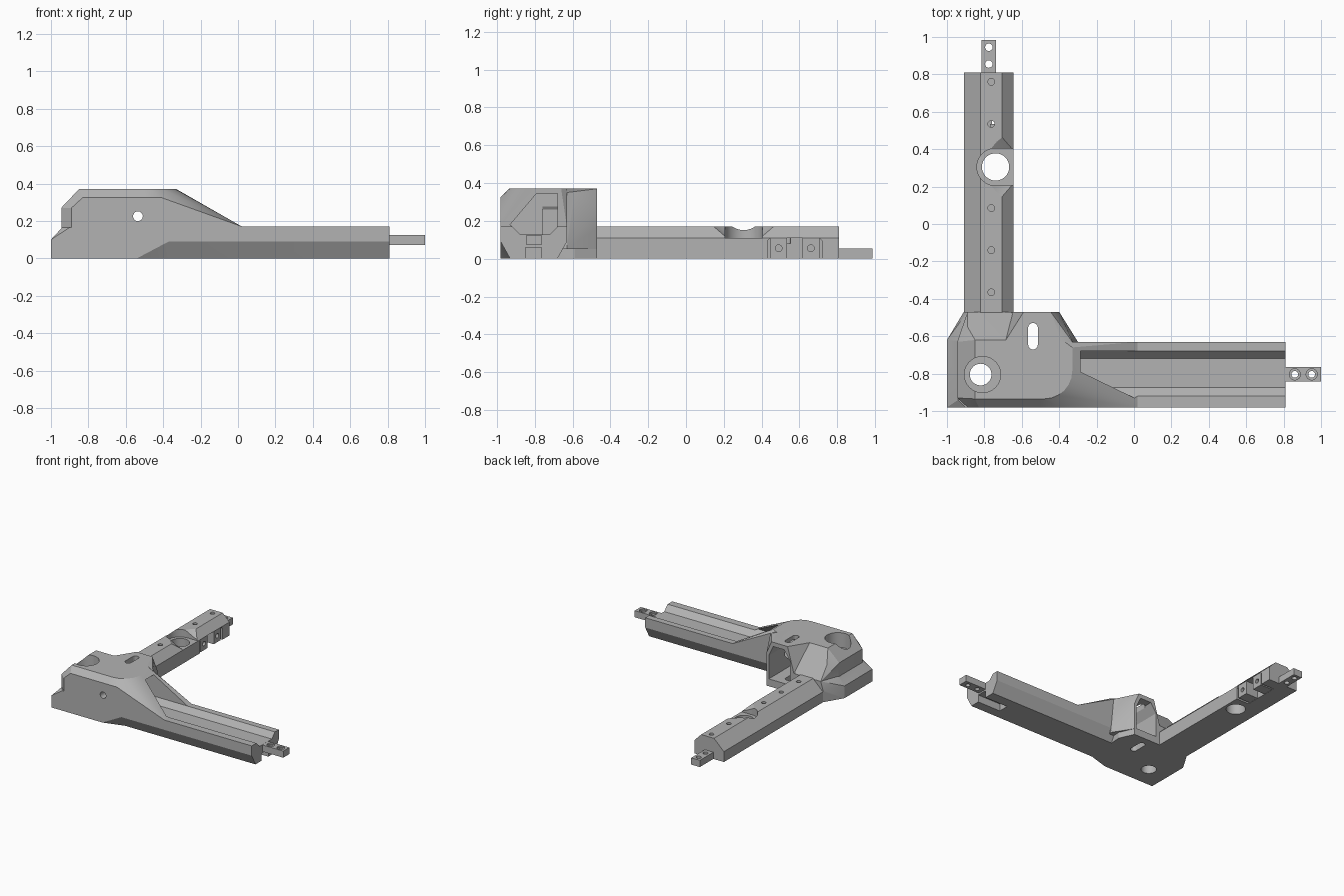
import bpy, bmesh, math
from mathutils import Matrix, Vector

cube = bpy.data.objects.get("Cube")
if cube:
    bpy.data.objects.remove(cube, do_unlink=True)

grey = bpy.data.materials.new("plain grey")
grey.use_nodes = True
grey.diffuse_color = (0.45, 0.45, 0.45, 1)
grey.node_tree.nodes["Principled BSDF"].inputs["Base Color"].default_value = (0.45, 0.45, 0.45, 1)


def finish(name, bm):
    bmesh.ops.recalc_face_normals(bm, faces=bm.faces)
    mesh = bpy.data.meshes.new(name)
    bm.to_mesh(mesh)
    bm.free()
    mesh.materials.append(grey)
    ob = bpy.data.objects.new(name, mesh)
    bpy.context.collection.objects.link(ob)
    return ob


def hull(name, points):
    bm = bmesh.new()
    for p in points:
        bm.verts.new(p)
    res = bmesh.ops.convex_hull(bm, input=bm.verts)
    bmesh.ops.delete(bm, geom=[g for g in res["geom_interior"] if isinstance(g, bmesh.types.BMVert)], context="VERTS")
    bmesh.ops.dissolve_limit(bm, angle_limit=0.02, verts=bm.verts, edges=bm.edges)
    return finish(name, bm)


def prism(name, profile, axis, start, end):
    """Extrude a 2D profile along x (profile is y,z), y (x,z) or z (x,y)."""
    place = {"x": lambda a, b, t: (t, a, b), "y": lambda a, b, t: (a, t, b), "z": lambda a, b, t: (a, b, t)}[axis]
    bm = bmesh.new()
    face = bm.faces.new([bm.verts.new(place(a, b, start)) for a, b in profile])
    new = bmesh.ops.extrude_face_region(bm, geom=[face])["geom"]
    shift = Vector(place(0, 0, end - start))
    bmesh.ops.translate(bm, vec=shift, verts=[v for v in new if isinstance(v, bmesh.types.BMVert)])
    return finish(name, bm)


def box(name, x, y, z):
    return prism(name, [(x[0], y[0]), (x[1], y[0]), (x[1], y[1]), (x[0], y[1])], "z", *z)


def tube(name, centre, axis, r1, r2, depth, sides=32):
    bm = bmesh.new()
    turn = {"z": Matrix(), "y": Matrix.Rotation(math.pi / 2, 4, "X"), "x": Matrix.Rotation(math.pi / 2, 4, "Y")}[axis]
    bmesh.ops.create_cone(bm, cap_ends=True, segments=sides, radius1=r1, radius2=r2, depth=depth,
                          matrix=Matrix.Translation(centre) @ turn)
    return finish(name, bm)


def combine(target, other, operation):
    mod = target.modifiers.new(operation.lower(), "BOOLEAN")
    mod.operation, mod.solver, mod.object = operation, "EXACT", other
    bpy.context.view_layer.objects.active = target
    bpy.ops.object.modifier_apply(modifier=mod.name)
    bpy.data.objects.remove(other, do_unlink=True)


def add(target, *parts):
    for p in parts:
        combine(target, p, "UNION")


def cut(target, *parts):
    for p in parts:
        combine(target, p, "DIFFERENCE")


F, B = -0.98, -0.63  # front and back of the long arm

# Corner base with bevelled outer ledge
body = hull("corner_bracket", [
    (-1, F, 0), (-1, -0.62, 0), (-0.91, -0.47, 0), (-0.4, -0.47, 0), (-0.345, -0.59, 0),
    (-1, F, 0.1), (-1, -0.62, 0.1), (-0.91, -0.47, 0.1),
    (-0.9, F, 0.165), (-0.94, -0.94, 0.165), (-0.94, -0.62, 0.165), (-0.89, -0.47, 0.165),
    (-0.4, -0.47, 0.165), (-0.345, -0.59, 0.165), (-0.37, F, 0.09), (-0.37, F, 0.165),
    (-0.54, F, 0), (-0.37, -0.93, 0)])

# Faceted corner tower
tower = hull("tower", [
    (-0.89, F, 0.1), (-0.945, -0.93, 0.1), (-0.945, -0.63, 0.1), (-0.89, -0.47, 0.1),
    (-0.945, -0.93, 0.27), (-0.945, -0.63, 0.27), (-0.89, F, 0.27), (-0.89, -0.55, 0.27),
    (-0.89, -0.47, 0.165), (-0.66, -0.47, 0.165), (-0.5, -0.62, 0.1),
    (-0.83, F, 0.325), (-0.41, F, 0.325), (-0.41, F, 0.1),
    (-0.85, -0.935, 0.37), (-0.85, -0.62, 0.37), (-0.48, -0.935, 0.37), (-0.5, -0.62, 0.37)])

# Hood over the rear opening
hood = hull("hood", [
    (-0.685, -0.62, 0.37), (-0.59, -0.47, 0.37), (-0.445, -0.47, 0.37), (-0.4, -0.59, 0.37),
    (-0.4, -0.47, 0.27), (-0.345, -0.59, 0.34), (-0.665, -0.47, 0.1), (-0.4, -0.47, 0.05),
    (-0.345, -0.59, 0.05), (-0.3, B, 0.05), (-0.33, B, 0.35), (-0.685, -0.8, 0.37),
    (-0.685, -0.8, 0.05), (-0.345, -0.8, 0.05), (-0.345, -0.8, 0.37)])

# Rounded ramp down to the long arm
ramp_points = [(-0.5, F, 0.325), (-0.41, F, 0.325), (-0.5, -0.935, 0.37), (-0.5, B, 0.37), (-0.37, B, 0.37),
               (0.02, F, 0.17), (0.02, B, 0.17), (0.02, F, 0.1), (0.02, B, 0.1), (-0.5, F, 0.1), (-0.5, B, 0.1)]
for i in range(7):
    a = i / 6 * math.pi / 2
    ramp_points.append((-0.48 + 0.15 * math.sin(a), -0.785 - 0.15 * math.cos(a), 0.37))
ramp_points.append((-0.33, -0.66, 0.37))
ramp = hull("ramp", ramp_points)

# Long arm along x and short arm along y
long_arm = prism("long_arm", [(-0.93, 0), (F, 0.09), (F, 0.17), (B, 0.17), (B, 0.09), (-0.68, 0)], "x", -0.38, 0.81)
side_arm = prism("side_arm", [(-0.91, 0), (-0.91, 0.085), (-0.82, 0.17), (-0.705, 0.17), (-0.645, 0.11), (-0.645, 0)],
                 "y", -0.6, 0.81)
add(body, tower, hood, ramp, long_arm, side_arm)

# Rail groove and rear cavity
cut(body,
    prism("groove", [(-0.93, 0.18), (-0.875, 0.127), (-0.72, 0.127), (-0.68, 0.17), (-0.68, 0.345), (-0.79, 0.345)],
          "x", -0.6, 0.9),
    prism("cavity", [(-0.61, 0.06), (-0.61, 0.26), (-0.56, 0.335), (-0.46, 0.335), (-0.42, 0.25), (-0.42, 0.06)],
          "y", -0.76, -0.4))

# Corner hole, counterbore, vertical slot and front hole
slot = []
for i in range(18):
    a = math.pi * (i if i < 9 else i - 1) / 8
    slot.append((-0.54 + 0.026 * math.cos(a), -0.6 + 0.026 * math.sin(a) + (0.045 if i < 9 else -0.045)))
cut(body,
    tube("corner_hole", (-0.82, -0.805, 0.2), "z", 0.058, 0.058, 0.6),
    tube("counterbore", (-0.81, -0.805, 0.4), "z", 0.097, 0.097, 0.3),
    prism("slot", slot, "z", -0.1, 0.5),
    tube("front_hole", (-0.535, -0.9, 0.225), "y", 0.026, 0.026, 0.3))

# Large hole in the side arm with open relief
cy = 0.305
cut(body,
    tube("big_hole", (-0.74, cy, 0.1), "z", 0.073, 0.073, 0.4),
    tube("relief", (-0.74, cy, 0.21), "z", 0.1, 0.1, 0.2),
    box("relief_side", (-0.74, -0.6), (cy - 0.1, cy + 0.1), (0.11, 0.3)),
    tube("relief_cone", (-0.6, cy, 0.15), "z", 0.1, 0.22, 0.08))

# Row of screw holes along the side arm
for k in (-3, -2, -1, 1, 2):
    cut(body, tube("screw_hole", (-0.763, 0.31 + 0.225 * k, 0.15), "z", 0.018, 0.018, 0.14, 16))

# Side pocket with two drilled lugs, and socket under the long arm tip
cut(body,
    prism("side_pocket", [(0.43, -0.05), (0.43, 0.095), (0.445, 0.11), (0.705, 0.11), (0.72, 0.095), (0.72, -0.05)],
          "x", -0.76, -0.6),
    box("tip_socket", (0.6, 0.9), (-0.85, -0.765), (-0.05, 0.06)))
for y in (0.49, 0.66):
    lug = box("lug", (-0.77, -0.65), (y - 0.045, y + 0.045), (0.002, 0.112))
    cut(lug, tube("lug_hole", (-0.7, y, 0.055), "x", 0.018, 0.018, 0.2, 16))
    add(body, lug)

# Drilled end tabs
long_tab = box("long_arm_tab", (0.78, 1.0), (-0.843, -0.765), (0.072, 0.126))
side_tab = box("side_arm_tab", (-0.815, -0.737), (0.78, 0.985), (0, 0.055))
for t in (0.86, 0.95):
    cut(long_tab, tube("tab_hole", (t, -0.804, 0.1), "z", 0.018, 0.018, 0.2, 16),
        tube("tab_sink", (t, -0.804, 0.13), "z", 0.03, 0.03, 0.03, 16))
    cut(side_tab, tube("tab_hole", (-0.776, t - 0.005, 0.03), "z", 0.02, 0.02, 0.2, 16))

# Shading
for ob in (body, long_tab, side_tab):
    bpy.ops.object.select_all(action="DESELECT")
    ob.select_set(True)
    bpy.context.view_layer.objects.active = ob
    bpy.ops.object.shade_smooth_by_angle(angle=math.radians(20))
